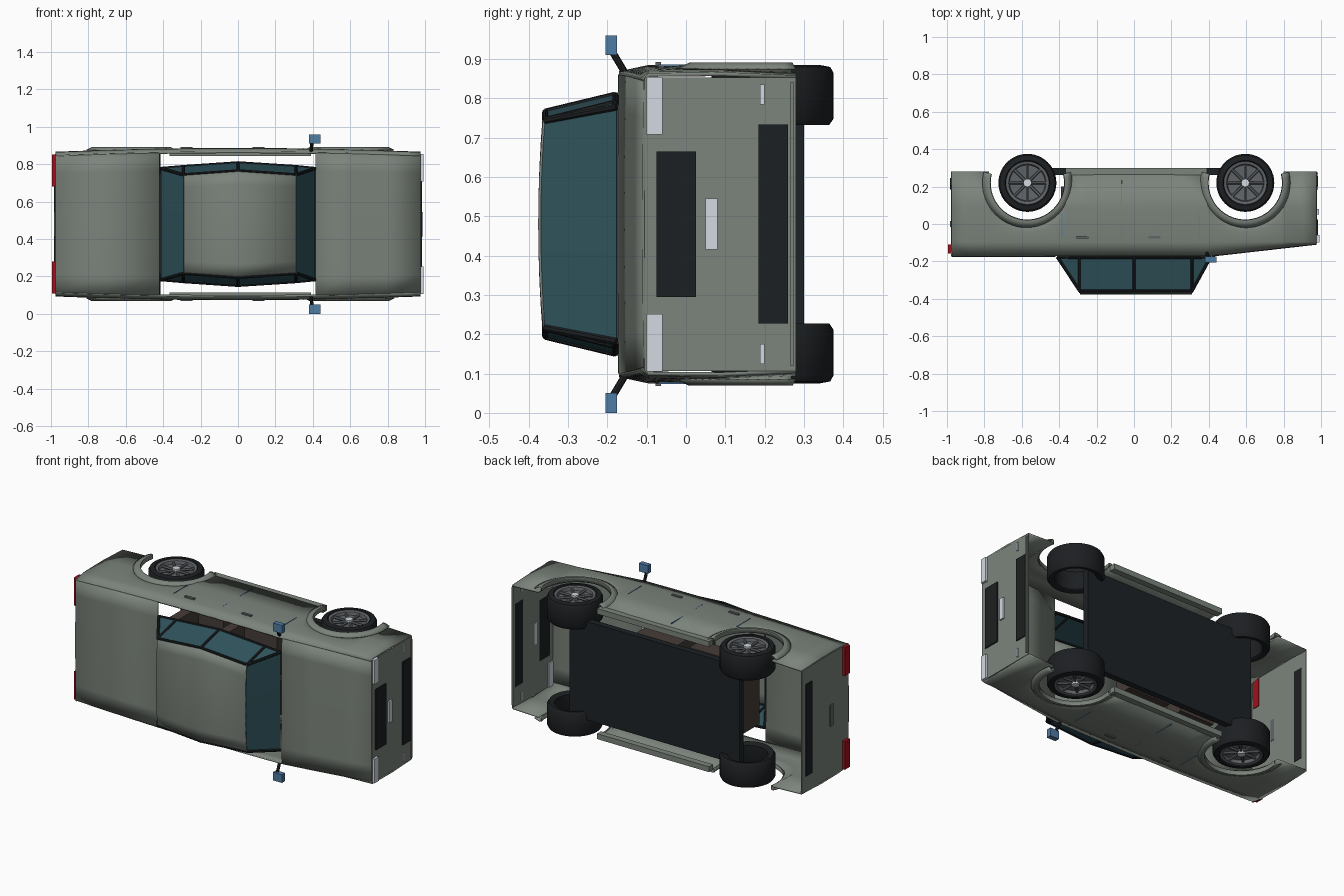
import bpy, bmesh, math
from mathutils import Matrix, Vector

if "Cube" in bpy.data.objects:
    bpy.data.objects.remove(bpy.data.objects["Cube"])

# Modelled upright (x = length, y = width, z = up), then tipped onto its side
TIP = Matrix.Translation((0, 0, 0.48)) @ Matrix.Rotation(math.pi / 2, 4, 'X')


def mat(name, *rgb):
    m = bpy.data.materials.new(name)
    m.diffuse_color = (*rgb, 1)
    m.use_nodes = True
    m.node_tree.nodes["Principled BSDF"].inputs["Base Color"].default_value = m.diffuse_color
    return m


PAINT = mat("paint", 0.20, 0.23, 0.20)
GLASS = mat("glass", 0.03, 0.09, 0.11)
BLACK = mat("black", 0.012, 0.014, 0.016)
FLOOR = mat("floor", 0.012, 0.016, 0.019)
METAL = mat("metal", 0.12, 0.13, 0.14)
LAMP = mat("lamp", 0.65, 0.7, 0.75)
RED = mat("red", 0.35, 0.005, 0.01)
BLUE = mat("blue", 0.08, 0.2, 0.37)
BROWN = mat("brown", 0.06, 0.045, 0.04)


def finish(name, bm, m, solid=0, smooth=False):
    bmesh.ops.recalc_face_normals(bm, faces=bm.faces)
    bm.transform(TIP)
    me = bpy.data.meshes.new(name)
    bm.to_mesh(me)
    bm.free()
    me.materials.append(m)
    o = bpy.data.objects.new(name, me)
    bpy.context.collection.objects.link(o)
    if smooth:
        bpy.context.view_layer.objects.active = o
        o.select_set(True)
        bpy.ops.object.shade_smooth_by_angle(angle=math.radians(35))
        o.select_set(False)
    if solid:
        s = o.modifiers.new("thickness", 'SOLIDIFY')
        s.thickness, s.offset = solid, 0
    return o


def sheet(name, rows, m, solid=0.006, closed=False, smooth=False):
    """Surface through rows of points."""
    bm = bmesh.new()
    vs = [[bm.verts.new(p) for p in r] for r in rows]
    n = len(vs)
    for i in range(n if closed else n - 1):
        a, b = vs[i], vs[(i + 1) % n]
        for j in range(len(a) - 1):
            bm.faces.new((a[j], a[j + 1], b[j + 1], b[j]))
    return finish(name, bm, m, solid, smooth)


def box(name, x, y, z, m):
    bm = bmesh.new()
    c = [(a + b) / 2 for a, b in (x, y, z)]
    d = [abs(b - a) for a, b in (x, y, z)]
    bmesh.ops.create_cube(bm, size=1, matrix=Matrix.Translation(c) @ Matrix.Diagonal((*d, 1)))
    return finish(name, bm, m)


def strut(name, a, b, r, m, sides=8):
    a, b = Vector(a), Vector(b)
    bm = bmesh.new()
    rot = (b - a).to_track_quat('Z', 'Y').to_matrix().to_4x4()
    bmesh.ops.create_cone(bm, cap_ends=True, segments=sides, radius1=r, radius2=r,
                          depth=(b - a).length, matrix=Matrix.Translation((a + b) / 2) @ rot)
    return finish(name, bm, m, smooth=True)


def lathe(name, prof, cx, cz, s, m, n=48):
    rows = [[(cx + r * math.cos(t), s * w, cz + r * math.sin(t)) for r, w in prof]
            for t in (2 * math.pi * i / n for i in range(n))]
    return sheet(name, rows, m, 0, True, True)


AXLES, WZ, ARCH = (-0.57, 0.595), -0.22, 0.203


def half(x):
    return 0.402 - 0.02 * (x / 0.97) ** 2


def top(x):
    return 0.17 if x < 0.4 else 0.17 - 0.065 * (x - 0.4) / 0.575


# Body sides with wheel arches cut into the lower edge
stations = [(x, -0.28) for x in (-0.975, -0.875, 0.9, 0.975)]
stations += [(x, -0.265) for x in (-0.25, -0.1, 0, 0.1, 0.25)]
for c in AXLES:
    for e in (-1, 1):
        stations.append((c + e * (ARCH + 0.002), -0.265 if abs(c + e * ARCH) < 0.5 else -0.28))
    for i in range(25):
        t = math.pi * i / 24
        stations.append((c + ARCH * math.cos(t), WZ + ARCH * math.sin(t)))
stations.sort()
for s in (-1, 1):
    rows = []
    for x, lo in stations:
        sh, h = min(0.095, top(x) - 0.008), half(x)
        rows.append([(x, s * (h - 0.008), lo), (x, s * h, (lo + sh) / 2),
                     (x, s * (h - 0.002), sh), (x, s * (h - 0.018), top(x))])
    sheet("body_side", rows, PAINT, 0.01, smooth=True)
    # arch flares
    for c in AXLES:
        rows = []
        for i in range(33):
            t = math.radians(-14 + 208 * i / 32)
            rows.append([(c + r * math.cos(t), s * w, WZ + r * math.sin(t))
                         for r, w in ((0.198, 0.385), (0.2, 0.409), (0.212, 0.409), (0.24, 0.395))])
        sheet("arch_flare", rows, PAINT, 0.004, smooth=True)
    # sills, door seams and handles
    box("sill", (-0.365, 0.39), (s * 0.365, s * 0.398), (-0.3, -0.262), PAINT)
    for x in (-0.385, -0.065, 0.352):
        box("door_seam", (x - 0.002, x + 0.002), (s * 0.397, s * 0.406), (-0.235 if x == -0.065 else -0.06, 0.07), BLUE)
    for x in (-0.275, 0.11):
        box("door_handle", (x - 0.032, x + 0.032), (s * 0.4, s * 0.412), (0.063, 0.078), METAL)
    # side mirrors
    strut("mirror_stalk", (0.39, s * 0.385, 0.155), (0.395, s * 0.435, 0.185), 0.009, BLACK)
    box("mirror", (0.38, 0.44), (s * 0.43, s * 0.48), (0.175, 0.205), BLUE)


def across(x, z, camber=0.0, inset=0.018, w=None):
    h = w if w else half(x) - inset
    return [(x, h * t / 4, z + camber * (1 - (t / 4) ** 2)) for t in range(-4, 5)]


# Hood, rear deck and end panels
sheet("hood", [across(x, top(x), 0.003) for x in (0.415, 0.6, 0.8, 0.975)], PAINT, smooth=True)
sheet("rear_deck", [across(x, 0.17, 0.003) for x in (-0.975, -0.7, -0.42)], PAINT, smooth=True)
sheet("front_panel", [across(0.975, z, 0, 0.008) for z in (0.105, -0.28)], PAINT)
sheet("rear_panel", [across(-0.975, z, 0, 0.008) for z in (0.17, -0.28)], PAINT)
box("front_bumper_lip", (0.97, 0.985), (-0.36, 0.36), (-0.275, -0.265), PAINT)

# Nose details
box("grille", (0.97, 0.985), (-0.185, 0.185), (-0.025, 0.075), BLACK)
box("front_plate", (0.97, 0.988), (-0.065, 0.065), (-0.08, -0.05), LAMP)
box("lower_intake", (0.97, 0.985), (-0.253, 0.253), (-0.26, -0.185), BLACK)
# Tail details
box("rear_plate", (-0.985, -0.97), (-0.065, 0.065), (-0.015, 0.015), METAL)
box("rear_valance", (-0.983, -0.97), (-0.28, 0.28), (-0.245, -0.185), BLACK)
for s in (-1, 1):
    box("headlight", (0.965, 0.992), (s * 0.228, s * 0.375), (0.06, 0.1), LAMP)
    box("marker_light", (0.97, 0.985), (s * 0.305, s * 0.355), (-0.2, -0.188), LAMP)
    box("taillight", (-0.995, -0.968), (s * 0.2, s * 0.372), (0.11, 0.158), RED)

# Cabin: belt and roof points on one side, rear to front
BELT = [(-0.41, 0.298, 0.176), (-0.29, 0.308, 0.18), (0, 0.328, 0.18), (0.31, 0.308, 0.18), (0.41, 0.298, 0.176)]
ROOF = [(-0.29, 0.264, 0.358), (-0.29, 0.264, 0.358), (0, 0.285, 0.358), (0.31, 0.264, 0.358), (0.31, 0.264, 0.358)]
sheet("roof", [across(x, 0.36, 0.012, w=w) for x, w, _ in ROOF[1:4]], PAINT, 0.008, smooth=True)
for name, i in (("rear_window", 0), ("windshield", 4)):
    (bx, bw, bz), (rx, rw, rz) = BELT[i], ROOF[i]
    sheet(name, [across(bx, bz, w=bw), across(rx, rz, 0.01, w=rw)], GLASS, 0.005)
for s in (-1, 1):
    belt = [(x, s * w, z) for x, w, z in BELT]
    roof = [(x, s * w, z) for x, w, z in ROOF]
    for i in range(4):
        bm = bmesh.new()
        pts = [belt[i], belt[i + 1], roof[i + 1]] + ([roof[i]] if i in (1, 2) else [])
        if i == 3:
            pts = [belt[3], belt[4], roof[4]]
        bm.faces.new([bm.verts.new(p) for p in pts])
        finish("side_window", bm, GLASS, 0.004)
        strut("belt_rail", belt[i], belt[i + 1], 0.008, BLACK)
        if i in (1, 2):
            strut("roof_rail", roof[i], roof[i + 1], 0.008, BLACK)
    for b, r in zip(belt, roof):
        strut("pillar", b, r, 0.009, BLACK)

# Floor and seats
box("floor_pan", (-0.57, 0.575), (-0.3, 0.3), (-0.3, -0.262), FLOOR)
for s in (-1, 1):
    box("seat_cushion", (-0.02, 0.2), (s * 0.05, s * 0.26), (-0.2, -0.09), BROWN)
    box("seat_back", (-0.08, -0.02), (s * 0.05, s * 0.26), (-0.2, 0.17), BROWN)
box("rear_bench", (-0.34, -0.16), (-0.27, 0.27), (-0.2, -0.09), BROWN)
box("rear_bench_back", (-0.39, -0.33), (-0.27, 0.27), (-0.2, 0.15), BROWN)

# Wheels: tyre, rim and spokes
TYRE = [(0.118, 0.258), (0.144, 0.252), (0.155, 0.268), (0.155, 0.385), (0.147, 0.4),
        (0.12, 0.405), (0.113, 0.395), (0.113, 0.262), (0.118, 0.258)]
RIM = [(0.0, 0.372), (0.095, 0.378), (0.1, 0.396), (0.115, 0.4), (0.115, 0.37), (0.0, 0.366)]
for c in AXLES:
    for s in (-1, 1):
        lathe("tyre", TYRE, c, WZ, s, BLACK)
        lathe("rim", RIM, c, WZ, s, METAL)
        for k in range(8):
            t = math.pi * k / 4
            d = Vector((math.cos(t), 0, math.sin(t)))
            o = Vector((c, s * 0.384, WZ))
            strut("spoke", o + d * 0.015, o + d * 0.102, 0.008, METAL, 6)
        strut("hub", (c, s * 0.37, WZ), (c, s * 0.4, WZ), 0.022, LAMP, 16)
